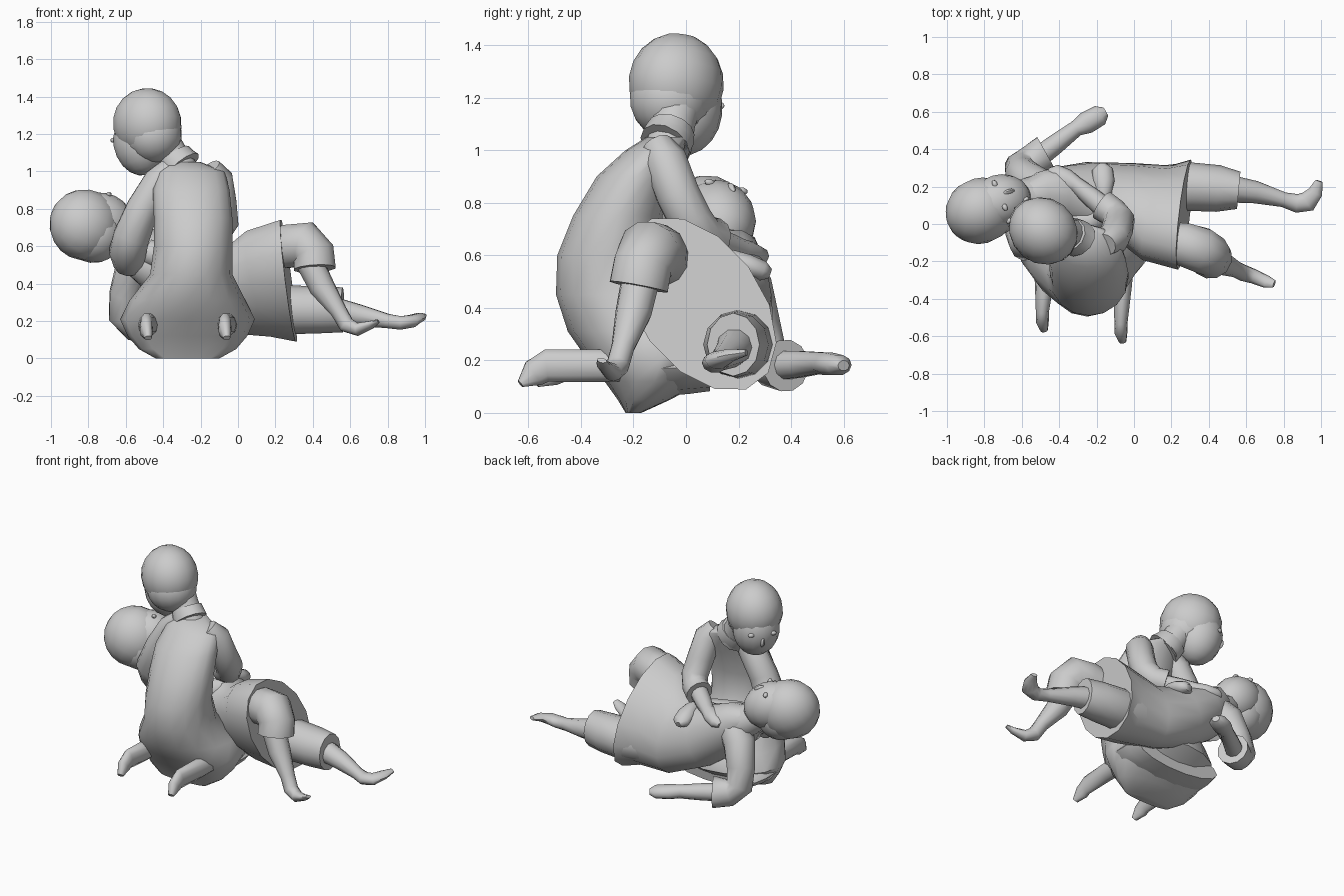
import bpy, bmesh, math
from mathutils import Vector, Matrix

cube = bpy.data.objects.get("Cube")
if cube:
    bpy.data.objects.remove(cube, do_unlink=True)

grey = bpy.data.materials.new("plain_grey")
grey.use_nodes = True
colour = (0.6, 0.6, 0.6, 1)
grey.diffuse_color = colour
grey.node_tree.nodes["Principled BSDF"].inputs["Base Color"].default_value = colour


def finish(name, bm, angle=50):
    bmesh.ops.recalc_face_normals(bm, faces=bm.faces)
    mesh = bpy.data.meshes.new(name)
    bm.to_mesh(mesh)
    bm.free()
    mesh.materials.append(grey)
    obj = bpy.data.objects.new(name, mesh)
    bpy.context.collection.objects.link(obj)
    bpy.ops.object.select_all(action='DESELECT')
    obj.select_set(True)
    bpy.context.view_layer.objects.active = obj
    bpy.ops.object.shade_smooth_by_angle(angle=math.radians(angle))
    return obj


def loft(name, rings, up=(0, 0, 1), axis=None, sides=12):
    """Skin elliptical rings (x, y, z, half width, half height along up)."""
    bm = bmesh.new()
    centres = [Vector(r[:3]) for r in rings]
    loops = []
    for i, r in enumerate(rings):
        ahead = centres[min(i + 1, len(rings) - 1)]
        t = Vector(axis) if axis else ahead - centres[max(i - 1, 0)]
        side = Vector(up).cross(t).normalized()
        top = t.cross(side).normalized()
        a, b = r[3], r[-1]
        loops.append([bm.verts.new(centres[i] + side * a * math.cos(k * math.tau / sides)
                                   + top * b * math.sin(k * math.tau / sides))
                      for k in range(sides)])
    for p, q in zip(loops, loops[1:]):
        for k in range(sides):
            m = (k + 1) % sides
            bm.faces.new((p[k], p[m], q[m], q[k]))
    bm.faces.new(loops[0][::-1])
    bm.faces.new(loops[-1])
    return finish(name, bm)


def blob(name, frame, pos, size, u=16, v=10):
    bm = bmesh.new()
    bmesh.ops.create_uvsphere(bm, u_segments=u, v_segments=v, radius=1)
    bm.transform(frame @ Matrix.Translation(pos) @ Matrix.Diagonal((*size, 1)))
    return finish(name, bm)


def head(who, centre, face, crown):
    f = Vector(face).normalized()
    c = Vector(crown)
    c = (c - f * c.dot(f)).normalized()
    s = c.cross(f)
    frame = Matrix((s, f, c)).transposed().to_4x4()
    frame.translation = centre
    blob(who + "_hair", frame, (0, -.005, .01), (.175, .192, .19))
    blob(who + "_nape", frame, (0, -.03, -.06), (.155, .155, .15))
    blob(who + "_face", frame, (0, .06, -.08), (.145, .15, .178))
    blob(who + "_nose", frame, (0, .2, -.09), (.015, .02, .035), 8, 6)
    for side, x in (("left", 1), ("right", -1)):
        blob(who + "_eye_" + side, frame, (x * .07, .185, -.04), (.022, .014, .014), 8, 6)


def forearm(name, elbow, wrist, tip, up=(0, 0, 1)):
    e, w, t = Vector(elbow), Vector(wrist), Vector(tip)
    loft(name, [(*e, .058), (*e.lerp(w, .5), .053), (*w, .043),
                (*w.lerp(t, .35), .06, .045), (*w.lerp(t, .8), .056, .04),
                (*t, .025, .02)], up, sides=10)


# Kneeling figure: robe, lap over the folded legs, and feet
loft("kneeling_robe", [
    (-.27, -.2, 0, .17, .03), (-.27, -.16, .05, .26, .1), (-.27, -.12, .12, .32, .19),
    (-.27, -.09, .21, .36, .29), (-.27, -.13, .31, .31, .32), (-.25, -.26, .45, .22, .235),
    (-.24, -.29, .6, .21, .2), (-.24, -.26, .75, .21, .17), (-.25, -.19, .9, .205, .15),
    (-.25, -.12, 1.0, .18, .11), (-.3, -.07, 1.05, .1, .08)],
    up=(0, 1, 0), axis=(0, 0, 1), sides=16)
loft("kneeling_lap", [
    (-.27, -.2, .16, .25, .09), (-.27, -.1, .17, .34, .11), (-.27, .02, .17, .34, .1),
    (-.27, .1, .16, .31, .08)], sides=14)
for side, x, reach in (("left", -.48, 0), ("right", -.06, -.06)):
    loft("kneeling_foot_" + side, [
        (x, -.16, .18, .06), (x, -.32, .18, .05, .065),
        (x - .01, -.47 + reach, .18, .035, .065),
        (x - .01, -.52 + reach, .15, .035, .055), (x, -.57 + reach, .11, .02, .015)], sides=10)

# Kneeling figure: neck, collar and head
loft("kneeling_neck", [(-.3, -.07, 1.0, .09), (-.36, -.05, 1.1, .085), (-.43, -.03, 1.2, .1)],
     up=(0, 1, 0))
loft("kneeling_collar", [(-.3, -.08, 1.02, .115, .1), (-.325, -.065, 1.05, .105, .1),
                         (-.345, -.055, 1.08, .1, .09)], up=(0, 1, 0))
head("kneeling", (-.487, -.035, 1.245), (-.75, .6, -.2), (.1, -.1, 1))

# Kneeling figure: arms holding the other figure
loft("kneeling_sleeve_right", [
    (-.15, -.11, 1.02, .06), (-.11, -.08, .96, .085), (-.09, -.03, .83, .085),
    (-.08, .02, .73, .085), (-.11, .06, .68, .08), (-.17, .1, .66, .085)], up=(.7, .7, .3))
forearm("kneeling_forearm_right", (-.15, .08, .66), (-.31, .21, .62), (-.46, .28, .59))
loft("kneeling_sleeve_left", [
    (-.36, -.1, 1.02, .06), (-.42, -.1, .95, .085), (-.51, -.1, .8, .09),
    (-.57, -.1, .65, .1), (-.59, -.04, .57, .1), (-.58, .06, .52, .09)], up=(-.7, .7, .3))
forearm("kneeling_forearm_left", (-.58, .02, .53), (-.52, .16, .49), (-.4, .24, .47))

# Reclining figure: robe, with its hem closed flat around the legs
loft("reclining_robe", [
    (-.61, .13, .61, .09, .08), (-.52, .13, .57, .17, .12), (-.42, .14, .51, .18, .15),
    (-.25, .145, .42, .18, .2), (-.05, .12, .365, .18, .26),
    (.12, .06, .4, .215, .33), (.27, .05, .415, .235, .38)], up=(0, -.6, .8), sides=14)

# Reclining figure: trouser legs, shins and feet
loft("reclining_trouser_right", [
    (.14, -.07, .56, .09), (.27, -.11, .6, .12), (.36, -.14, .61, .125),
    (.405, -.165, .56, .115), (.41, -.18, .48, .115)], up=(.6, 0, .8))
loft("reclining_shin_right", [
    (.38, -.17, .52, .075), (.45, -.2, .38, .07), (.54, -.24, .25, .045),
    (.58, -.26, .18, .045), (.64, -.28, .155, .04, .035),
    (.71, -.31, .18, .035, .02), (.75, -.32, .2, .02, .01)], up=(.5, 0, .8), sides=10)
loft("reclining_trouser_left", [
    (.05, .18, .28, .12), (.3, .2, .26, .13), (.45, .19, .26, .125), (.56, .18, .26, .1, .12)])
loft("reclining_shin_left", [
    (.5, .19, .26, .075), (.65, .17, .23, .06), (.8, .13, .2, .04),
    (.87, .11, .19, .05, .038), (.93, .12, .2, .055, .035),
    (.97, .17, .22, .04, .025), (.99, .23, .23, .02, .012)], sides=10)

# Reclining figure: neck, collar and head
loft("reclining_neck", [(-.56, .13, .6, .08), (-.63, .12, .65, .08), (-.72, .1, .69, .09)])
loft("reclining_collar", [(-.55, .13, .59, .125, .11), (-.59, .13, .615, .11, .1),
                          (-.62, .12, .64, .1, .095)])
head("reclining", (-.81, .075, .715), (.3, .35, .85), (-.9, -.3, .35))

# Reclining figure: one arm hangs to the ground, one lies on the belly
loft("reclining_sleeve_left", [
    (-.48, .18, .55, .1), (-.56, .23, .48, .1), (-.6, .27, .34, .09),
    (-.61, .3, .23, .085), (-.56, .33, .18, .085), (-.47, .38, .18, .1)], up=(.7, .7, .3))
forearm("reclining_forearm_left", (-.52, .35, .18), (-.31, .51, .19), (-.15, .6, .18))
loft("reclining_sleeve_right", [
    (-.48, .02, .57, .07), (-.38, .0, .54, .08), (-.24, .01, .52, .08),
    (-.19, .05, .53, .075), (-.17, .1, .54, .08)], up=(0, .3, 1))
forearm("reclining_forearm_right", (-.18, .07, .54), (-.16, .18, .58), (-.17, .32, .53))
